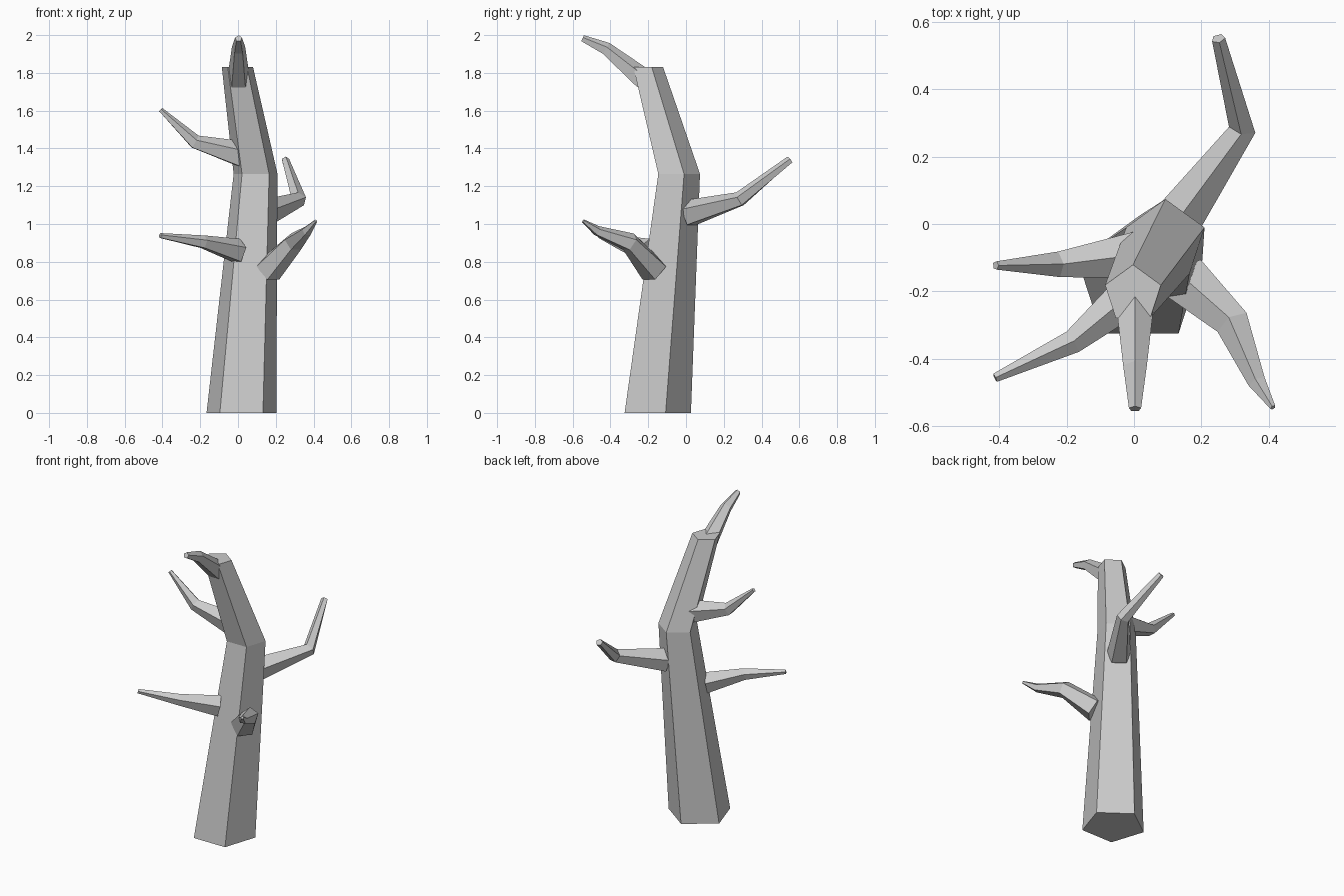
import bpy, bmesh, math
from mathutils import Vector

if "Cube" in bpy.data.objects:
    bpy.data.objects.remove(bpy.data.objects["Cube"])

SIDES = 5


def skin(name, rings):
    """Join successive five-sided rings into a capped, flat-shaded tube."""
    bm = bmesh.new()
    loops = [[bm.verts.new(p) for p in ring] for ring in rings]
    for a, b in zip(loops, loops[1:]):
        for i in range(SIDES):
            j = (i + 1) % SIDES
            bm.faces.new((a[i], a[j], b[j], b[i]))
    bm.faces.new(loops[0][::-1])
    bm.faces.new(loops[-1])
    bmesh.ops.recalc_face_normals(bm, faces=bm.faces)
    mesh = bpy.data.meshes.new(name)
    bm.to_mesh(mesh)
    bm.free()
    obj = bpy.data.objects.new(name, mesh)
    bpy.context.collection.objects.link(obj)
    return obj


def ring(center, radius, side, up):
    """Pentagon with one corner pointing along up."""
    return [Vector(center) + radius * (math.sin(t) * side + math.cos(t) * up)
            for t in (2 * math.pi * i / SIDES for i in range(SIDES))]


def branch(name, path):
    """Tapered limb through (x, y, z, radius) points."""
    pts = [Vector(p[:3]) for p in path]
    rings = []
    for i, p in enumerate(path):
        before = (pts[i] - pts[i - 1]).normalized() if i else Vector()
        after = (pts[i + 1] - pts[i]).normalized() if i + 1 < len(pts) else Vector()
        along = (before + after).normalized()
        side = along.cross(Vector((0, 0, 1))).normalized()
        rings.append(ring(pts[i], p[3], side, side.cross(along)))
    return skin(name, rings)


# Trunk: horizontal pentagons with the corner at the back
X, Y = Vector((1, 0, 0)), Vector((0, 1, 0))
trunk = [((0.018, -0.168, 0), 0.194),
         ((0.093, -0.048, 1.265), 0.122),
         ((-0.003, -0.208, 1.83), 0.087)]
skin("trunk", [ring(c, r, X, Y) for c, r in trunk])

# Branches, from root to tip
branch("top_branch", [(0.003, -0.225, 1.762, 0.062),
                      (0.003, -0.425, 1.927, 0.037),
                      (0.003, -0.548, 1.982, 0.019)])
branch("upper_left_branch", [(0.02, -0.09, 1.365, 0.075),
                             (-0.228, -0.12, 1.433, 0.040),
                             (-0.41, -0.123, 1.605, 0.013)])
branch("lower_left_branch", [(0.0, -0.2, 0.855, 0.068),
                             (-0.183, -0.35, 0.903, 0.037),
                             (-0.412, -0.456, 0.938, 0.014)])
branch("right_front_branch", [(0.158, -0.17, 0.755, 0.078),
                              (0.295, -0.298, 0.902, 0.054),
                              (0.365, -0.47, 0.963, 0.028),
                              (0.412, -0.544, 1.016, 0.009)])
branch("right_back_branch", [(0.135, 0.02, 1.055, 0.075),
                             (0.322, 0.285, 1.13, 0.042),
                             (0.25, 0.55, 1.34, 0.021)])
